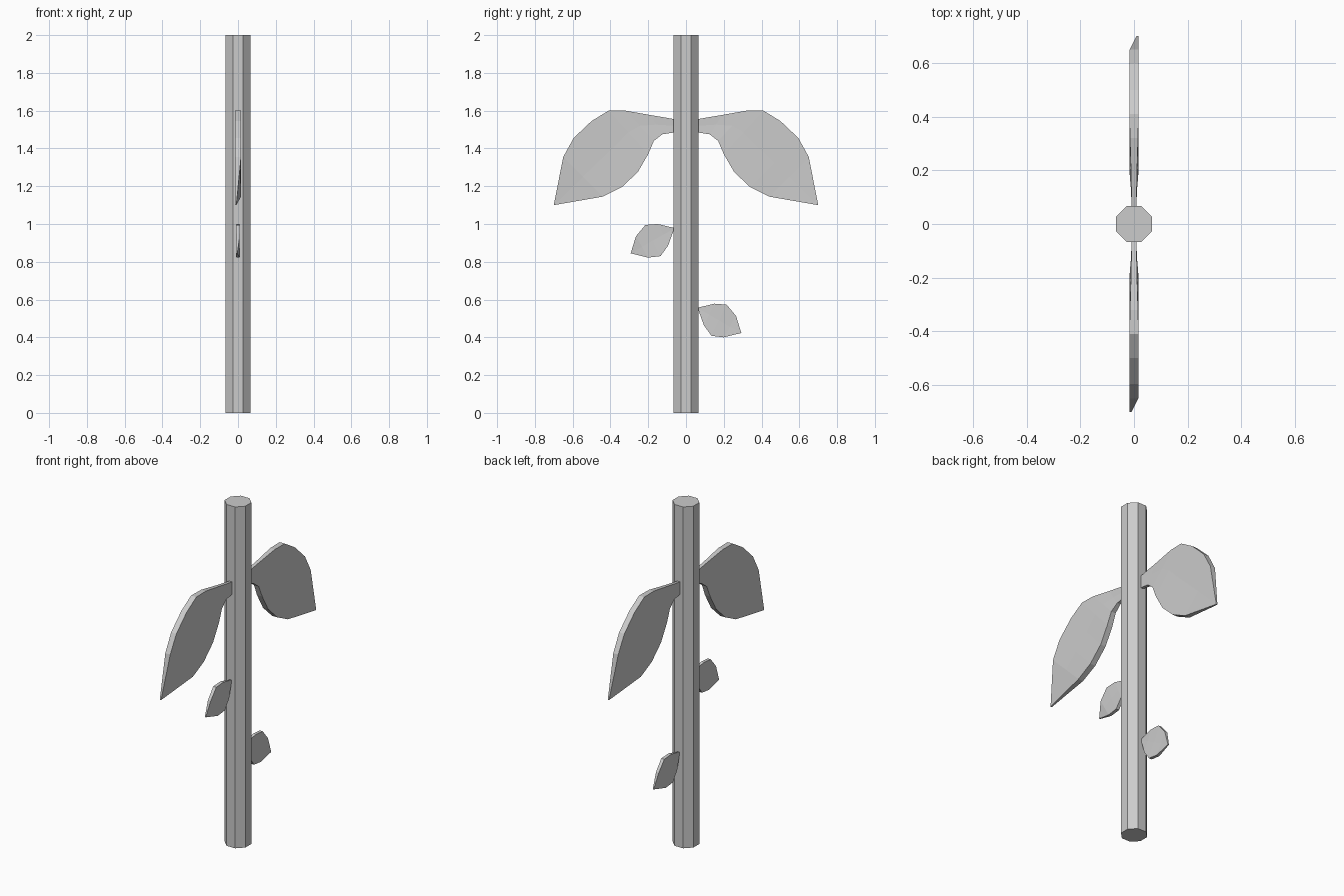
import bpy, bmesh, math

if "Cube" in bpy.data.objects:
    bpy.data.objects.remove(bpy.data.objects["Cube"])

# Outline pairs in the y-z plane: (upper y, upper z, lower y, lower z, half thickness)
BIG = [(.06, 1.555, .06, 1.485, .009), (.19, 1.577, .125, 1.475, .011),
       (.32, 1.60, .17, 1.44, .015), (.41, 1.60, .20, 1.37, .017),
       (.50, 1.545, .255, 1.275, .017), (.595, 1.455, .34, 1.195, .017),
       (.65, 1.355, .44, 1.145, .016)]
BIG_TIP = (.013, .70, 1.10, .004)
SMALL = [(.066, .98, .066, .965, .004), (.15, 1.0, .095, .885, .009),
         (.215, .995, .135, .83, .010), (.265, .935, .20, .822, .009)]
SMALL_TIP = (.007, .293, .845, .003)


def leaf(name, pairs, tip, side, dz=0):
    """Thick leaf blade with a slight central crease; side -1 turns it half way round the stem."""
    bm = bmesh.new()

    def vert(x, y, z):
        return bm.verts.new((x * side, y * side, z + dz))

    rows = {}
    for s in (1, -1):
        rows[s] = [(vert(s * t, uy, uz),
                    vert(s * t * .85, (uy + ly) / 2, (uz + lz) / 2),
                    vert(s * t, ly, lz)) for uy, uz, ly, lz, t in pairs]
    tx, ty, tz, tt = tip
    ends = {s: vert(tx + s * tt, ty, tz) for s in (1, -1)}
    # blade faces
    for s in (1, -1):
        for a, b in zip(rows[s], rows[s][1:]):
            for i in (0, 1):
                bm.faces.new((a[i], a[i + 1], b[i + 1], b[i]))
        for i in (0, 1):
            bm.faces.new((rows[s][-1][i], rows[s][-1][i + 1], ends[s]))
    # rim
    for i in (0, 2):
        front = [r[i] for r in rows[1]] + [ends[1]]
        back = [r[i] for r in rows[-1]] + [ends[-1]]
        for k in range(len(front) - 1):
            bm.faces.new((front[k], front[k + 1], back[k + 1], back[k]))
    # base cap
    bm.faces.new(list(rows[1][0]) + list(reversed(rows[-1][0])))
    bmesh.ops.recalc_face_normals(bm, faces=bm.faces[:])
    mesh = bpy.data.meshes.new(name)
    bm.to_mesh(mesh)
    bm.free()
    ob = bpy.data.objects.new(name, mesh)
    bpy.context.collection.objects.link(ob)


# Octagonal stem with flat sides facing the axes
bpy.ops.mesh.primitive_cylinder_add(vertices=8, radius=.067 / math.cos(math.pi / 8), depth=2,
                                    location=(0, 0, 1), rotation=(0, 0, math.pi / 8))
bpy.context.object.name = "stem"

# Two large and two small leaves
leaf("large_leaf_back", BIG, BIG_TIP, 1)
leaf("large_leaf_front", BIG, BIG_TIP, -1)
leaf("small_leaf_back", SMALL, SMALL_TIP, 1, -.422)
leaf("small_leaf_front", SMALL, SMALL_TIP, -1)
